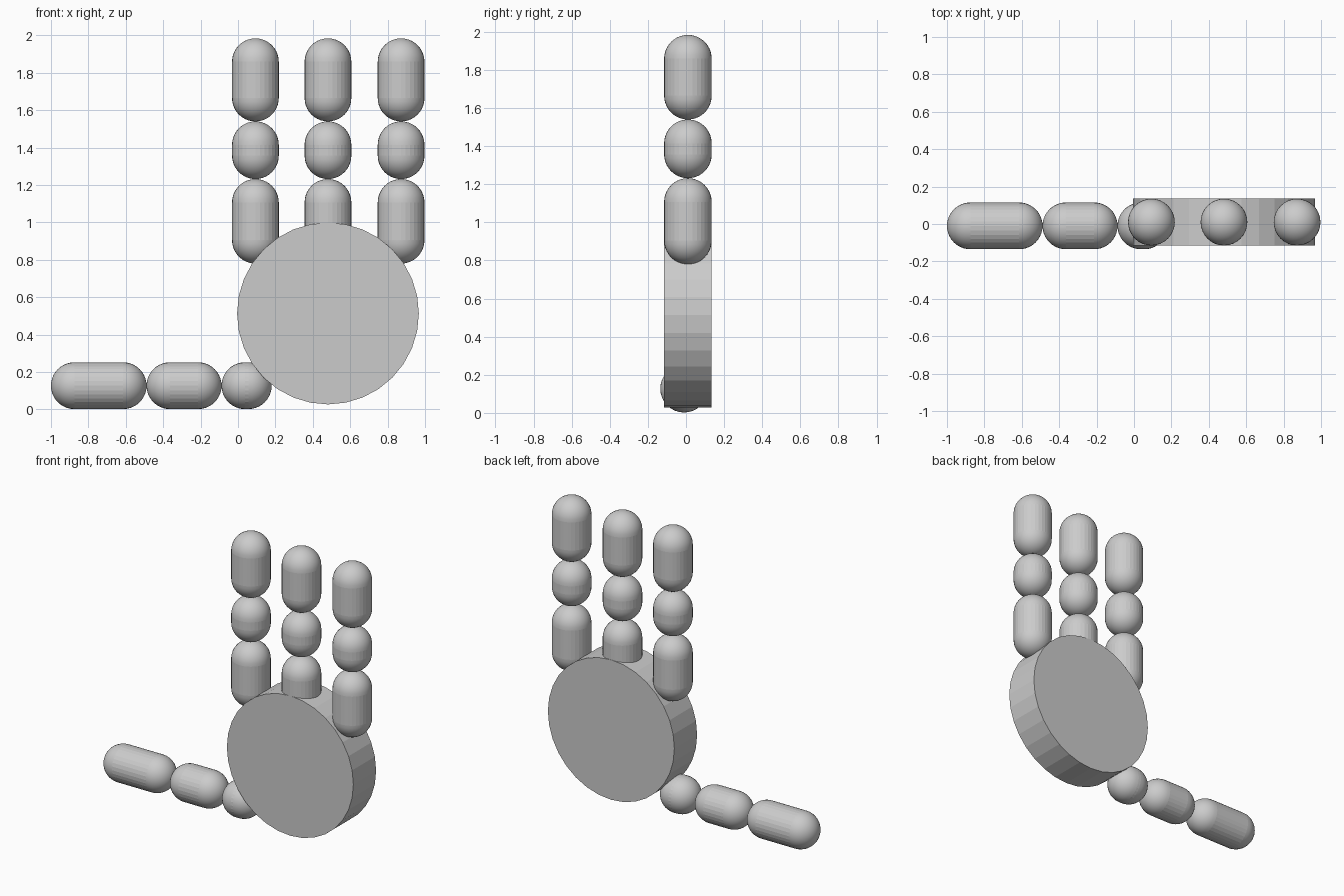
import bpy, bmesh, math
from mathutils import Matrix

if "Cube" in bpy.data.objects:
    bpy.data.objects.remove(bpy.data.objects["Cube"])

R = 0.125       # segment radius
SIDES = 32
RINGS = 10      # rings per rounded end


def finish(name, bm):
    bmesh.ops.recalc_face_normals(bm, faces=bm.faces)
    mesh = bpy.data.meshes.new(name)
    bm.to_mesh(mesh)
    bm.free()
    obj = bpy.data.objects.new(name, mesh)
    bpy.context.collection.objects.link(obj)
    return obj


def capsule(name, start, end, place):
    """Round-ended segment from start to end along its own z axis."""
    bm = bmesh.new()
    arc = [i * math.pi / 2 / RINGS for i in range(RINGS + 1)]
    pts = [(R * math.sin(a), start + R - R * math.cos(a)) for a in arc]
    pts += [(R * math.cos(a), end - R + R * math.sin(a)) for a in arc]
    verts = [bm.verts.new((r, 0, z)) for r, z in pts]
    edges = [bm.edges.new(p) for p in zip(verts, verts[1:])]
    bmesh.ops.spin(bm, geom=verts + edges, cent=(0, 0, 0), axis=(0, 0, 1),
                   angle=math.tau, steps=SIDES)
    bmesh.ops.remove_doubles(bm, verts=bm.verts, dist=1e-5)
    # Domes are smooth, the straight barrel keeps its flat facets
    for f in bm.faces:
        mid = f.calc_center_median().z
        f.smooth = mid < start + R or mid > end - R
    bm.transform(place)
    return finish(name, bm)


# Palm: upright disc facing the front
bm = bmesh.new()
bmesh.ops.create_cone(bm, cap_ends=True, segments=SIDES, radius1=0.486,
                      radius2=0.486, depth=0.25)
bm.transform(Matrix.Translation((0.481, 0.01, 0.513)) @ Matrix.Rotation(math.pi / 2, 4, 'X'))
finish("palm", bm)

# Three fingers, each with three segments
joints = [("base", 0.78, 1.232), ("middle", 1.232, 1.54), ("tip", 1.54, 1.984)]
for i, x in enumerate((0.093, 0.481, 0.872), 1):
    for part, lo, hi in joints:
        capsule(f"finger_{i}_{part}", lo, hi, Matrix.Translation((x, 0.01, 0)))

# Thumb lying along x
side = Matrix.Translation((0, -0.01, 0.127)) @ Matrix.Rotation(math.pi / 2, 4, 'Y')
for part, lo, hi in [("tip", -1.0, -0.489), ("middle", -0.489, -0.088), ("base", -0.088, 0.18)]:
    capsule(f"thumb_{part}", lo, hi, side)
